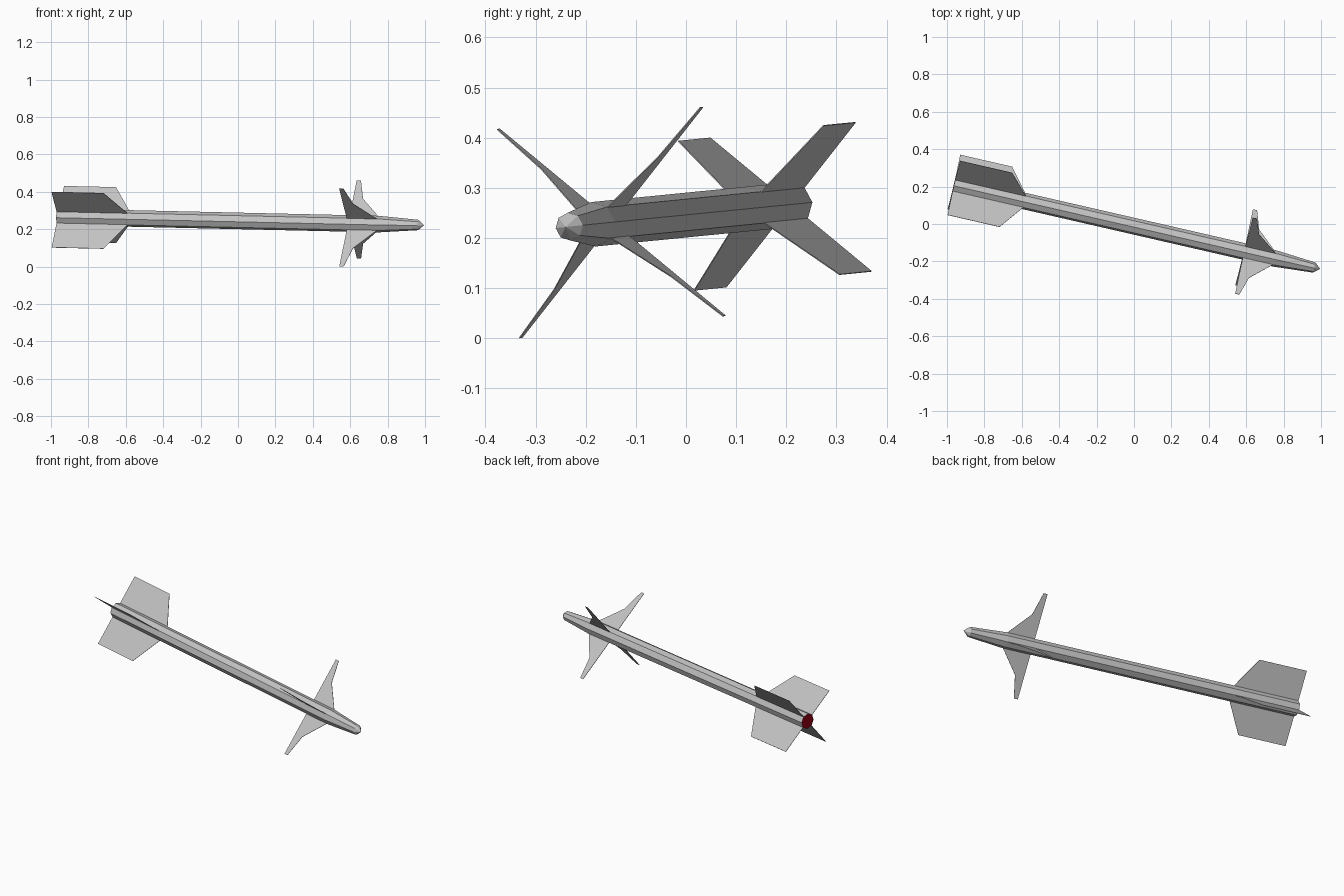
import bpy, bmesh, math
from mathutils import Vector, Matrix

cube = bpy.data.objects.get("Cube")
if cube:
    bpy.data.objects.remove(cube, do_unlink=True)


def material(name, rgb):
    m = bpy.data.materials.new(name)
    m.use_nodes = True
    m.diffuse_color = (*rgb, 1)
    bsdf = next(n for n in m.node_tree.nodes if n.type == 'BSDF_PRINCIPLED')
    bsdf.inputs["Base Color"].default_value = (*rgb, 1)
    return m


grey = material("light_grey", (0.55, 0.55, 0.55))
red = material("dark_red", (0.30, 0.0, 0.005))

# Flight frame: local z runs from tail to nose, local x/y span the cross-section
tail = Vector((-0.963, 0.209, 0.2665))
nose = Vector((0.995, -0.24, 0.222))
axis = (nose - tail).normalized()
side = Vector((0, 0, 1)).cross(axis).normalized()
up = axis.cross(side)
frame = Matrix((side, up, axis)).transposed().to_4x4()
frame.translation = tail
LENGTH = (nose - tail).length
ROLL = math.radians(51)
RADIUS = 0.0445


def add_object(name, bm, mats):
    bmesh.ops.recalc_face_normals(bm, faces=bm.faces)
    me = bpy.data.meshes.new(name)
    bm.to_mesh(me)
    bm.free()
    for m in mats:
        me.materials.append(m)
    ob = bpy.data.objects.new(name, me)
    bpy.context.collection.objects.link(ob)
    ob.matrix_world = frame
    return ob


# Eight-sided body: straight tube, tapered nose, short pointed tip, red tail disc
bm = bmesh.new()
rings = []
for r, s in ((RADIUS, 0.0), (RADIUS, 1.76), (0.028, 1.977)):
    rings.append([bm.verts.new((r * math.cos(ROLL + k * math.pi / 4),
                                r * math.sin(ROLL + k * math.pi / 4), s)) for k in range(8)])
tip = bm.verts.new((0, 0, LENGTH))
for k in range(8):
    n = (k + 1) % 8
    for a, b in zip(rings, rings[1:]):
        bm.faces.new((a[k], a[n], b[n], b[k]))
    bm.faces.new((rings[-1][k], rings[-1][n], tip))
bm.faces.new(rings[0]).material_index = 1
add_object("body", bm, (grey, red))


# Fin sets: a thin flat outline of (radius, distance from tail), repeated four times
def fin_set(name, outline, thickness=0.002):
    for k in range(4):
        ang = ROLL + k * math.pi / 2
        out = Vector((math.cos(ang), math.sin(ang), 0))
        across = Vector((-out.y, out.x, 0)) * thickness
        bm = bmesh.new()
        face = bm.faces.new([bm.verts.new(out * r + Vector((0, 0, s)) - across / 2)
                             for r, s in outline])
        new = bmesh.ops.extrude_face_region(bm, geom=[face])["geom"]
        bmesh.ops.translate(bm, vec=across,
                            verts=[g for g in new if isinstance(g, bmesh.types.BMVert)])
        add_object(f"{name}_{k + 1}", bm, (grey,))


fin_set("tail_fin", ((0.03, 0.0), (0.2115, 0.0), (0.2115, 0.285), (0.045, 0.388), (0.03, 0.397)))
fin_set("front_fin", ((0.03, 1.592), (0.296, 1.592), (0.296, 1.615),
                      (0.17, 1.647), (0.045, 1.757), (0.03, 1.77)))
